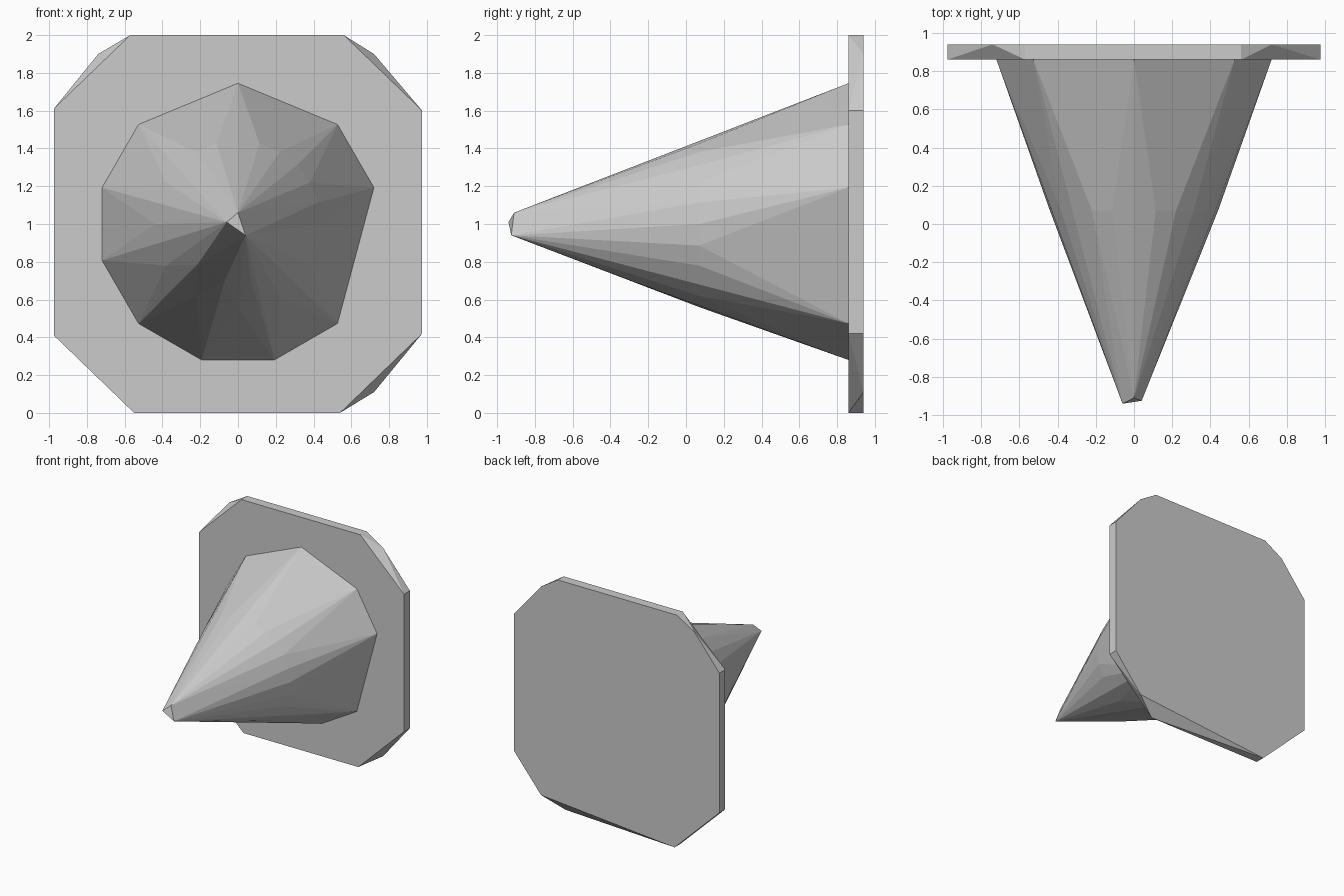
import bpy, bmesh
from math import sin, cos, radians

if "Cube" in bpy.data.objects:
    bpy.data.objects.remove(bpy.data.objects["Cube"])


def hull_object(name, points, open_y=None):
    """Flat-faced convex solid; faces lying wholly at open_y are removed."""
    bm = bmesh.new()
    for p in points:
        bm.verts.new(p)
    res = bmesh.ops.convex_hull(bm, input=bm.verts[:])
    loose = [v for v in bm.verts if not v.link_faces]
    bmesh.ops.delete(bm, geom=loose, context='VERTS')
    bmesh.ops.dissolve_limit(bm, angle_limit=radians(0.5),
                             verts=bm.verts[:], edges=bm.edges[:])
    bmesh.ops.recalc_face_normals(bm, faces=bm.faces[:])
    if open_y is not None:
        hidden = [f for f in bm.faces
                  if all(abs(v.co.y - open_y) < 1e-4 for v in f.verts)]
        bmesh.ops.delete(bm, geom=hidden, context='FACES')
    mesh = bpy.data.meshes.new(name)
    bm.to_mesh(mesh)
    bm.free()
    ob = bpy.data.objects.new(name, mesh)
    bpy.context.collection.objects.link(ob)
    return ob


def ring(radius, y, angles):
    return [(radius * cos(radians(a)), y, 1 + radius * sin(radians(a)))
            for a in angles]


FRONT, BACK = 0.86, 0.94

# Base plate: octagon in front, three chamfered corners at the back
octagon = [(-0.57, 2), (0.56, 2), (0.975, 1.6), (0.975, 0.42),
           (0.54, 0), (-0.55, 0), (-0.975, 0.41), (-0.975, 1.61)]
corners = [(-0.74, 1.9), (0.72, 1.9), (0.72, 0.11)]
back = [p for p in octagon if p != (0.54, 0)] + corners
hull_object("base_plate",
            [(x, FRONT, z) for x, z in octagon] + [(x, BACK, z) for x, z in back])

# Cone: uneven ten-sided foot, finer middle ring, blunt three-point tip
foot = [90, 45, 15, -45, -75, -105, -135, -165, 165, 135]
tip = [(-0.06, -0.94, 1.01), (0.0, -0.91, 1.06), (0.04, -0.925, 0.94)]
points = ring(0.745, FRONT, foot)
points += ring(0.44, 0.07, range(0, 360, 15))
points += ring(0.305, -0.3, [-77, -103, -135])
points += tip
hull_object("cone_body", points, open_y=FRONT)
